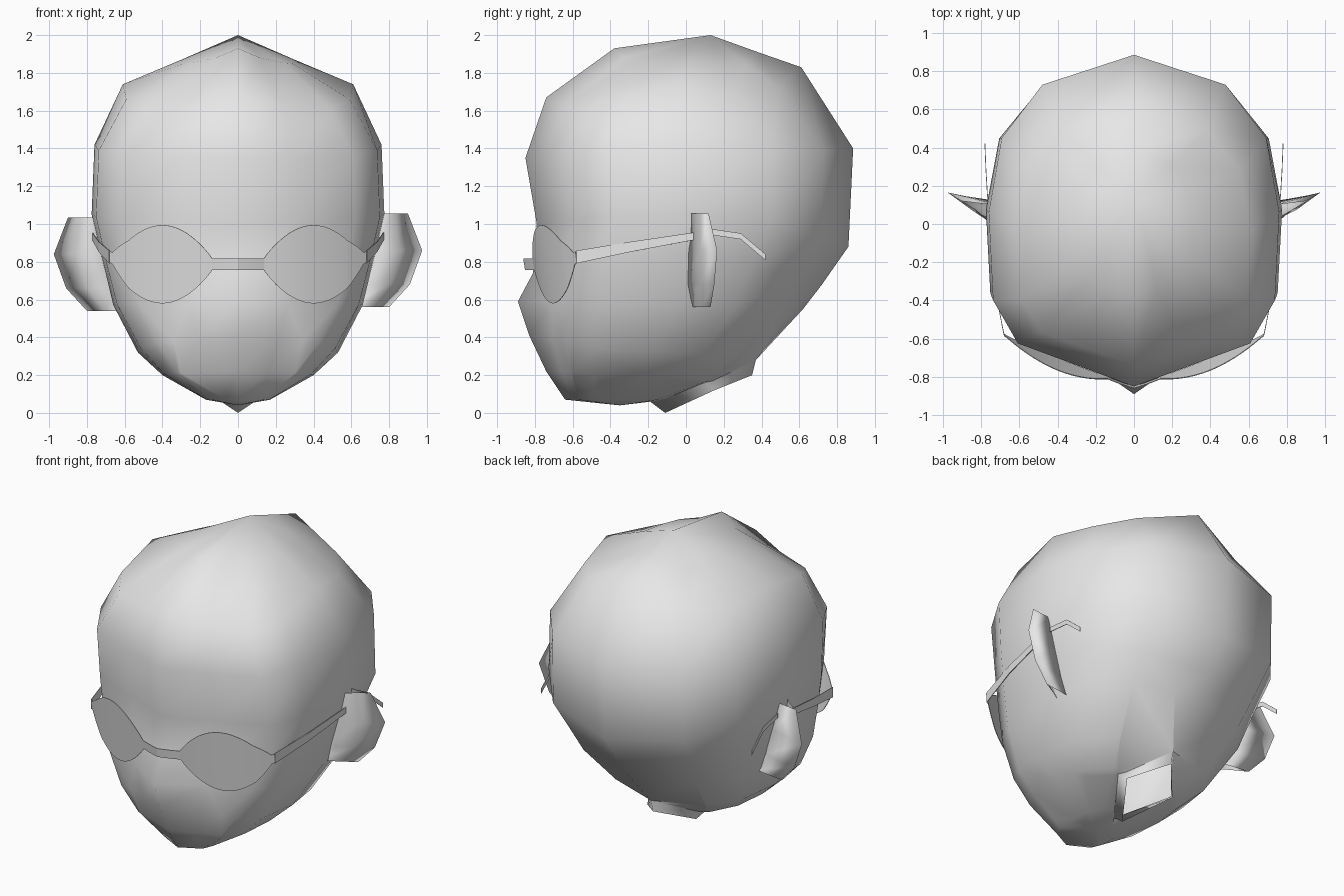
import bpy, bmesh, math
from mathutils import Vector

if "Cube" in bpy.data.objects:
    bpy.data.objects.remove(bpy.data.objects["Cube"])

grey = bpy.data.materials.new("plain_grey")
grey.use_nodes = True
grey.diffuse_color = (0.8, 0.8, 0.8, 1)
grey.node_tree.nodes["Principled BSDF"].inputs["Base Color"].default_value = (0.8, 0.8, 0.8, 1)


def add_object(name, verts, faces, smooth=False, thickness=0):
    mesh = bpy.data.meshes.new(name)
    mesh.from_pydata(verts, [], faces)
    mesh.materials.append(grey)
    obj = bpy.data.objects.new(name, mesh)
    bpy.context.collection.objects.link(obj)
    mesh.polygons.foreach_set("use_smooth", [smooth] * len(mesh.polygons))
    if thickness:
        mod = obj.modifiers.new("thin_plate", "SOLIDIFY")
        mod.thickness = thickness
        mod.offset = 0
    return obj


def loft(rows, closed):
    """Join equal rows of points with quads."""
    n = len(rows[0])
    verts = [p for row in rows for p in row]
    faces = []
    for r in range(len(rows) - 1):
        for i in range(n if closed else n - 1):
            j = (i + 1) % n
            faces.append((r * n + i, r * n + j, (r + 1) * n + j, (r + 1) * n + i))
    return verts, faces


# Head: one outline, front to back, fitted to each ring
half = [(0, -1), (0.4, -0.87), (0.8, -0.74), (0.97, -0.48), (1, 0.05),
        (0.91, 0.5), (0.63, 0.82), (0, 1)]
outline = half + [(-x, t) for x, t in half[-2:0:-1]]

# Half width, side z, front y, front z, back y, back z, nose bulge, corner drop
rings = [
    (0.17, 0.07, -0.64, 0.07, -0.10, 0.07, 0, 0),
    (0.40, 0.20, -0.72, 0.22, 0.20, 0.16, 0.02, 0),
    (0.53, 0.32, -0.78, 0.41, 0.37, 0.28, 0.05, 0),
    (0.66, 0.57, -0.80, 0.59, 0.62, 0.55, 0.09, 0),
    (0.72, 0.82, -0.79, 0.74, 0.72, 0.68, 0.02, 0),
    (0.775, 1.05, -0.79, 1.00, 0.86, 0.88, 0, 0),
    (0.76, 1.42, -0.85, 1.35, 0.885, 1.40, 0, 0.02),
    (0.61, 1.74, -0.74, 1.67, 0.61, 1.83, 0, 0.09),
    (0.30, 1.87, -0.38, 1.93, 0.38, 1.91, 0, 0.05),
]


def head_ring(width, side_z, yf, zf, yb, zb, nose, drop):
    row = []
    for x, t in outline:
        end_z = zf if t < 0 else zb
        y = (yf + yb) / 2 + t * (yb - yf) / 2 - (nose if t == -1 else 0)
        z = side_z + (end_z - side_z) * t * t - 4 * drop * t * t * (1 - t * t)
        row.append((x * width, y, z))
    return row


verts, faces = loft([head_ring(*r) for r in rings], True)
n = len(outline)
last = len(verts) - n
verts += [(0, -0.35, 0.04), (0, 0.13, 2.0)]
for i in range(n):
    j = (i + 1) % n
    faces.append((j, i, len(verts) - 2))
    faces.append((last + i, last + j, len(verts) - 1))
head = add_object("head", verts, faces, smooth=True)

# Neck stub: open tilted diamond collar under the back of the skull
rim = [(0, -0.11, 0), (0.18, 0.15, 0.12), (0, 0.35, 0.2), (-0.18, 0.15, 0.12)]
collar = [(0, -0.19, 0.06), (0.21, 0.10, 0.16), (0, 0.37, 0.28), (-0.21, 0.10, 0.16)]
add_object("neck_stub", *loft([rim, collar], True), smooth=True)

# Neck opening: cut the underside along the collar and remove the inside
bm = bmesh.new()
bm.from_mesh(head.data)
edges = []
for a, b in zip(collar, collar[1:] + collar[:1]):
    d = Vector(b) - Vector(a)
    edges.append((Vector(a), Vector((d.y, -d.x, 0)).normalized()))
for co, no in edges:
    low = [f for f in bm.faces if f.calc_center_median().z < 0.4]
    geom = low + list({e for f in low for e in f.edges}) + list({v for f in low for v in f.verts})
    bmesh.ops.bisect_plane(bm, geom=geom, plane_co=co, plane_no=no)
inside = []
for f in bm.faces:
    c = f.calc_center_median()
    if c.z < 0.4 and all((c - co).dot(no) < 0 for co, no in edges):
        inside.append(f)
bmesh.ops.delete(bm, geom=inside, context="FACES")
bm.to_mesh(head.data)
bm.free()

# Ears: rim x, rim y, z, root x
ear_sections = [(0.80, 0.13, 0.56, 0.58), (0.91, 0.15, 0.68, 0.66),
                (0.975, 0.165, 0.86, 0.70), (0.90, 0.12, 1.055, 0.74)]

# Temple arms: x, y, z, half height, split where they pass behind the ears
arm_front = [(0.68, -0.58, 0.825, 0.034), (0.735, -0.3, 0.878, 0.027), (0.77, 0.04, 0.935, 0.02)]
arm_tip = [(0.765, 0.12, 0.96, 0.016), (0.775, 0.29, 0.935, 0.016), (0.78, 0.42, 0.825, 0.016)]

for side, label in ((1, "left"), (-1, "right")):
    rows = []
    for rx, ry, z, root in ear_sections:
        z += 0.01 * (side - 1)
        rows.append([(side * root, 0.0, z), (side * (rx * 0.55 + root * 0.45), 0.075, z),
                     (side * rx, ry, z), (side * root, 0.10, z)])
    verts, faces = loft(rows, True)
    if side < 0:
        faces = [f[::-1] for f in faces]
    add_object(label + "_ear", verts, faces, smooth=True)

    for part, path in (("arm", arm_front), ("arm_tip", arm_tip)):
        rows = [[(side * x, y, z - h), (side * x, y, z + h)] for x, y, z, h in path]
        add_object(f"{label}_glasses_{part}", *loft(rows, False), thickness=0.004)

# Glasses front: one curved, tilted plate with two lenses and a bridge
rows = []
steps = 40
for k in range(-steps, steps + 1):
    x = 0.68 * k / steps
    a = abs(x)
    off = min(abs(a - 0.4) / 0.28, 1)
    height = max(0.03, 0.207 * max(math.cos(math.pi / 2 * off), 0) ** 0.8)
    mid = 0.787 + 0.038 * max(0, (a - 0.58) / 0.1)
    y = -0.815 + 0.235 * (a / 0.68) ** 2 - 0.04 * max(0, 1 - a / 0.14)
    tilt = 0.15 * height
    rows.append([(x, y + tilt, mid - height), (x, y - tilt, mid + height)])
add_object("glasses_front", *loft(rows, False), thickness=0.004)
